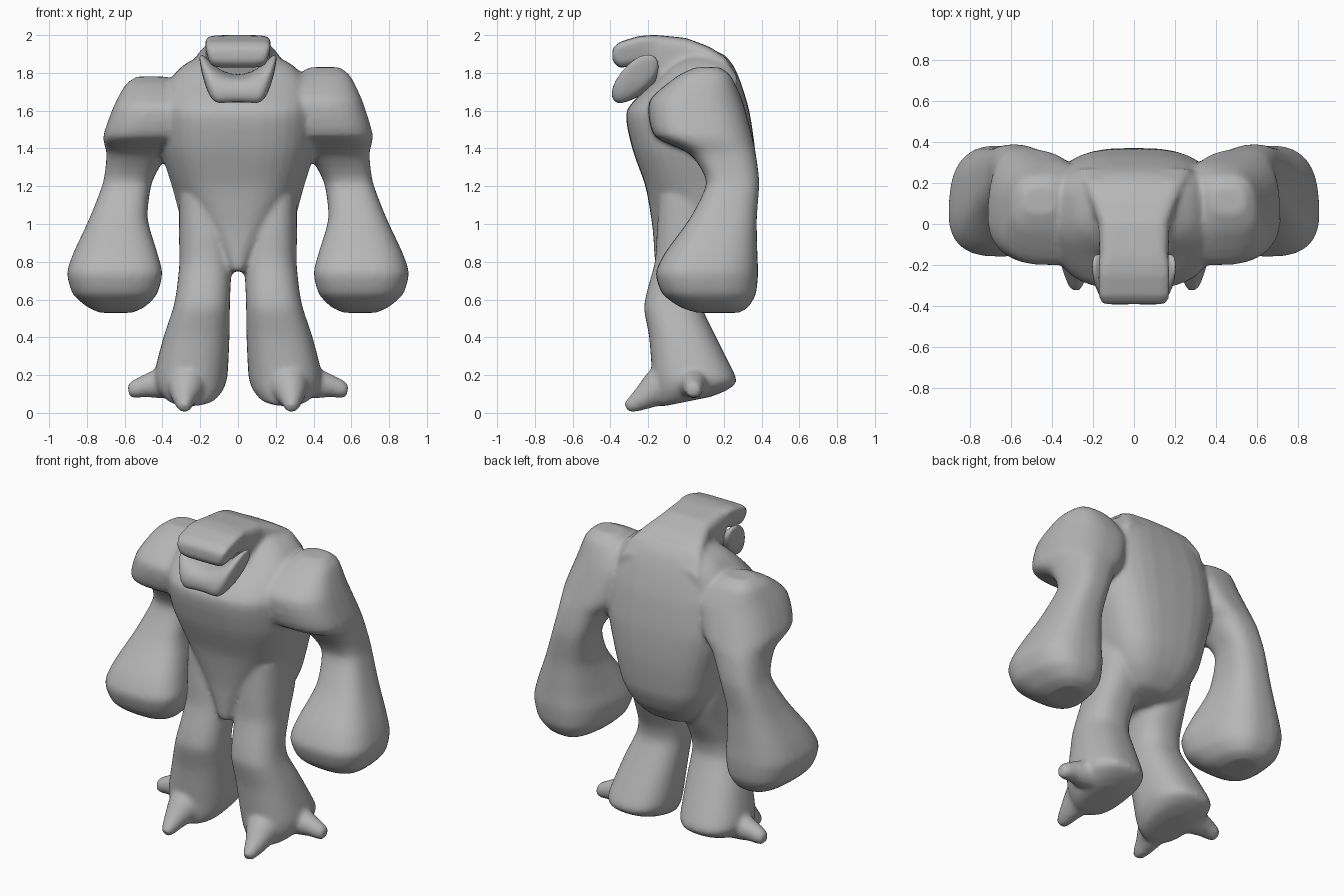
import bpy, bmesh, math
from mathutils import Vector

if "Cube" in bpy.data.objects:
    bpy.data.objects.remove(bpy.data.objects["Cube"])

# One clay colour
clay = bpy.data.materials.new("clay_grey")
clay.use_nodes = True
COLOUR = (0.47, 0.47, 0.47, 1)
clay.diffuse_color = COLOUR
clay.node_tree.nodes["Principled BSDF"].inputs["Base Color"].default_value = COLOUR


def finish(bm, name):
    bmesh.ops.recalc_face_normals(bm, faces=bm.faces)
    mesh = bpy.data.meshes.new(name)
    bm.to_mesh(mesh)
    bm.free()
    mesh.materials.append(clay)
    for p in mesh.polygons:
        p.use_smooth = True
    ob = bpy.data.objects.new(name, mesh)
    bpy.context.collection.objects.link(ob)
    return ob


def loft(bm, loops):
    """Skin a list of point loops and close both ends."""
    rows = [[bm.verts.new(p) for p in loop] for loop in loops]
    n = len(rows[0])
    for a, b in zip(rows, rows[1:]):
        for i in range(n):
            j = (i + 1) % n
            bm.faces.new((a[i], a[j], b[j], b[i]))
    bm.faces.new(rows[0][::-1])
    bm.faces.new(rows[-1])


def flow(rings, steps=4):
    """Soft curve through rows of ring measurements."""
    rows = [Vector(r) for r in rings]
    out = []
    for i in range(len(rows) - 1):
        b, c = rows[i], rows[i + 1]
        # Tangents are damped to keep the curve tight
        tb = (c - rows[max(i - 1, 0)]) * .35
        tc = (rows[min(i + 2, len(rows) - 1)] - b) * .35
        for k in range(steps):
            t = k / steps
            h = t * t * (3 - 2 * t)
            out.append(b * (1 - h) + c * h + tb * (t * (1 - t) ** 2)
                       - tc * (t * t * (1 - t)))
    return out + [rows[-1]]


def oval(a0, a1, b0, b1, power, sides=32):
    """Rounded box outline inside the given limits."""
    pts = []
    for i in range(sides):
        t = math.tau * i / sides
        c, s = math.cos(t), math.sin(t)
        u = math.copysign(abs(c) ** (2 / power), c)
        v = math.copysign(abs(s) ** (2 / power), s)
        pts.append(((a0 + a1) / 2 + u * (a1 - a0) / 2,
                    (b0 + b1) / 2 + v * (b1 - b0) / 2))
    return pts


def torso(bm):
    # height, half width, front, back, width of the front edge
    rings = [(1.90, .18, .02, .20, 1), (1.84, .29, -.08, .25, 1),
             (1.75, .37, -.17, .29, 1), (1.60, .42, -.315, .335, .9),
             (1.40, .41, -.285, .365, .88), (1.20, .35, -.215, .37, .85),
             (1.00, .295, -.18, .35, .6), (.88, .24, -.17, .30, .4),
             (.79, .16, -.165, .22, .3), (.75, .07, -.15, .10, .5)]
    loops = []
    for z, w, front, back, taper in flow(rings):
        loop = []
        for x, y in oval(-w, w, front, back, 3):
            f = min(1, 2 * (y - front) / (back - front))
            loop.append((x * (taper + (1 - taper) * f), y, z))
        loops.append(loop)
    loft(bm, loops)


def head(bm):
    # depth, half width, underside, top, width of the lower edge
    rings = [(-.39, .165, 1.86, 1.93, .88), (-.35, .182, 1.825, 1.965, .8),
             (-.25, .182, 1.845, 1.995, .83), (-.19, .175, 1.87, 2.0, .9),
             (-.15, .17, 1.76, 2.0, .95), (0, .175, 1.65, 1.985, 1),
             (.12, .22, 1.6, 1.94, 1), (.21, .26, 1.55, 1.885, 1),
             (.27, .28, 1.5, 1.79, 1)]
    loops = []
    for y, w, lo, hi, taper in rings:
        loops.append([(x * (taper + (1 - taper) * (z - lo) / (hi - lo)), y, z)
                      for x, z in oval(-w, w, lo, hi, 6)])
    loft(bm, loops)


def arm(bm, side):
    # height, inner, outer, front, back, narrowing of the inner side to the back
    rings = [(1.83, .38, .54, .05, .18, 0), (1.78, .30, .60, -.05, .24, 0),
             (1.65, .12, .665, -.195, .30, .6), (1.47, .18, .72, -.17, .35, .6),
             (1.37, .36, .70, .02, .37, .2), (1.22, .455, .717, .108, .388, 0),
             (1.03, .475, .79, .02, .375, .15), (.85, .42, .875, -.11, .378, .4),
             (.74, .392, .91, -.16, .382, .45), (.63, .42, .88, -.125, .37, .4),
             (.56, .49, .80, -.03, .33, .3), (.53, .56, .73, .06, .28, .2)]
    loops = []
    for z, x0, x1, y0, y1, narrow in flow(rings):
        # The right shoulder hangs slightly lower
        drop = .05 * max(0, (z - 1.4) / .43) if side < 0 else 0
        mid = (x0 + x1) / 2
        loop = []
        for x, y in oval(x0, x1, y0, y1, 2.7):
            k = narrow if x < mid else .15
            f = (y - y0) / (y1 - y0)
            loop.append((side * (mid + (x - mid) * (1 + k * (.3 - f))), y, z - drop))
        loops.append(loop)
    loft(bm, loops)


def leg(bm, side):
    # height, inner, outer, front, back, slope of the ring
    rings = [(1.15, .08, .31, -.14, .20, 0), (.95, .04, .313, -.155, .22, 0),
             (.80, .033, .31, -.165, .17, 0), (.65, .04, .325, -.205, .10, 0),
             (.55, .043, .345, -.222, .09, 0), (.40, .045, .395, -.195, .16, 0),
             (.20, .055, .445, -.18, .26, 0), (.13, .075, .43, -.175, .26, .1),
             (.08, .12, .38, -.16, .21, .2), (.06, .19, .33, -.12, .13, .2)]
    loft(bm, [[(side * x, y, z + k * (y - (y0 + y1) / 2))
               for x, y in oval(x0, x1, y0, y1, 2.4)]
              for z, x0, x1, y0, y1, k in flow(rings)])


def claw(bm, side, steps):
    """Tapered toe through (x, y, z, radius) steps."""
    pts = [Vector((side * s[0], s[1], s[2])) for s in steps]
    turn = (pts[-1] - pts[0]).to_track_quat('Z', 'Y')
    loft(bm, [[p + turn @ Vector((a, b, 0))
               for a, b in oval(-s[3], s[3], -s[3], s[3], 2, 16)]
              for p, s in zip(pts, steps)])


# Body: all limbs fused into one blended skin
bm = bmesh.new()
torso(bm)
head(bm)
for side in (-1, 1):
    arm(bm, side)
    leg(bm, side)
    claw(bm, side, [(.26, -.04, .20, .13), (.275, -.16, .125, .095),
                    (.285, -.24, .07, .06), (.285, -.28, .045, .045),
                    (.285, -.315, .025, .028)])
    claw(bm, side, [(.34, .04, .17, .10), (.44, .04, .15, .075),
                    (.50, .04, .14, .058), (.55, .04, .125, .048),
                    (.58, .04, .115, .033)])
body = finish(bm, "body")
fuse = body.modifiers.new("fuse", 'REMESH')
fuse.mode = 'VOXEL'
fuse.voxel_size = 0.014
fuse.use_smooth_shade = True
soften = body.modifiers.new("soften", 'SMOOTH')
soften.factor = 0.5
soften.iterations = 6

# Lower jaw: a scoop with raised corners, lofted from side to side
tip = [(-.29, 1.86), (-.22, 1.91), (-.14, 1.90), (-.15, 1.78), (-.23, 1.73), (-.31, 1.75)]
cheek = [(-.395, 1.77), (-.26, 1.91), (-.14, 1.90), (-.14, 1.79), (-.28, 1.645), (-.41, 1.61)]
middle = [(-.39, 1.765), (-.29, 1.775), (-.13, 1.80), (-.14, 1.74), (-.28, 1.65), (-.40, 1.63)]
half = [(.215, tip), (.18, cheek), (.09, middle)]
stations = [(-x, p) for x, p in half] + [(x, p) for x, p in reversed(half)]
bm = bmesh.new()
loft(bm, [[(x * (1 - (1.9 - z)), y, z) for y, z in p] for x, p in stations])
jaw = finish(bm, "lower_jaw")
sub = jaw.modifiers.new("round", 'SUBSURF')
sub.levels = sub.render_levels = 2
